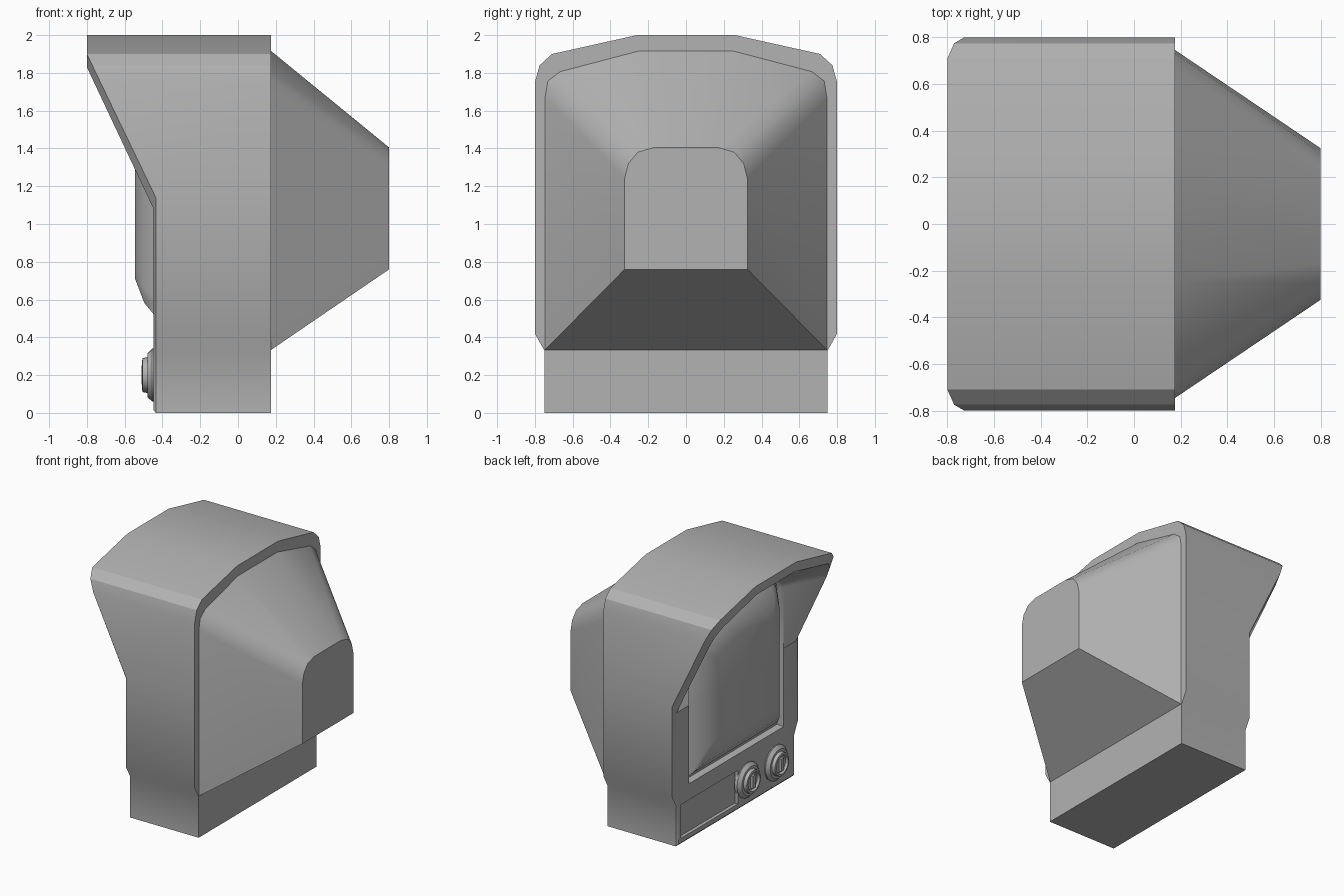
import bpy, bmesh, math
from mathutils import Matrix, Vector

cube = bpy.data.objects.get("Cube")
if cube:
    bpy.data.objects.remove(cube, do_unlink=True)

grey = bpy.data.materials.new("plain_grey")
grey.use_nodes = True
grey.diffuse_color = (0.45, 0.45, 0.45, 1)
grey.node_tree.nodes["Principled BSDF"].inputs["Base Color"].default_value = grey.diffuse_color


def finish(name, bm):
    bmesh.ops.recalc_face_normals(bm, faces=bm.faces)
    mesh = bpy.data.meshes.new(name)
    bm.to_mesh(mesh)
    bm.free()
    mesh.materials.append(grey)
    obj = bpy.data.objects.new(name, mesh)
    bpy.context.collection.objects.link(obj)
    return obj


def smooth(obj, angle=30):
    bpy.ops.object.select_all(action="DESELECT")
    obj.select_set(True)
    bpy.context.view_layer.objects.active = obj
    bpy.ops.object.shade_smooth_by_angle(angle=math.radians(angle))


def ring(half, depth):
    """Mirror a half outline (y, z) and place it at x = depth(z)."""
    full = half + [(-y, z) for y, z in reversed(half)]
    return [Vector((depth(z), y, z)) for y, z in full]


def loft(name, rings):
    """Skin a list of equal rings and cap both ends."""
    bm = bmesh.new()
    loops = [[bm.verts.new(p) for p in r] for r in rings]
    n = len(loops[0])
    for a, b in zip(loops, loops[1:]):
        for i in range(n):
            j = (i + 1) % n
            bm.faces.new((a[i], a[j], b[j], b[i]))
    bm.faces.new(loops[0])
    bm.faces.new(loops[-1])
    return finish(name, bm)


def box(name, center, size):
    bm = bmesh.new()
    bmesh.ops.create_cube(bm, size=1, matrix=Matrix.Translation(center) @ Matrix.Diagonal((*size, 1)))
    return finish(name, bm)


def flat(x):
    return lambda z: x


def slope(z_low, z_high, x_low):
    """Rim depth: upright below, leaning forward, upright at the hood."""
    def depth(z):
        t = min(1, max(0, (z - z_low) / (z_high - z_low)))
        return x_low + t * (-0.8 - x_low)
    return depth


# Cabinet with forward hood and screen opening
outer = [(.75, 0), (.75, .33), (.8, .42), (.8, 1.14), (.8, 1.75), (.775, 1.84), (.71, 1.9), (.26, 2)]
inner = [(.735, .015), (.735, .33), (.76, .42), (.76, 1.08), (.75, 1.67), (.73, 1.76), (.67, 1.83), (.24, 1.93)]
opening = [(.6, .45), (.6, .55), (.6, .7), (.6, 1.08), (.6, 1.57), (.58, 1.63), (.52, 1.67), (.2, 1.74)]


def scaled(s):
    return [(y * s, 1.1 + (z - 1.1) * s) for y, z in opening]


cabinet = loft("cabinet", [
    ring(outer, flat(.175)),
    ring(outer, slope(1.14, 1.9, -.435)),
    ring(inner, slope(1.08, 1.83, -.447)),
    ring(opening, flat(-.447)),
    ring(scaled(.98), flat(-.40)),
])

# Recessed panel in the lower front
cutter = box("panel_cutter", (-.44, .34, .185), (.04, .72, .27))
cutter.hide_render = True
cut = cabinet.modifiers.new("panel_recess", "BOOLEAN")
cut.operation = "DIFFERENCE"
cut.object = cutter
bpy.context.view_layer.objects.active = cabinet
bpy.ops.object.modifier_apply(modifier=cut.name)
bpy.data.objects.remove(cutter, do_unlink=True)
smooth(cabinet)

# Bulging screen
screen = loft("screen", [
    ring(scaled(.97), flat(-.39)),
    ring(scaled(.92), flat(-.43)),
    ring(scaled(.8), flat(-.495)),
    ring(scaled(.6), flat(-.545)),
])
smooth(screen, 35)

# Tapered rear housing
rear_front = [(.75, .33), (.75, 1.67), (.735, 1.76), (.67, 1.81), (.25, 1.92)]
rear_back = [(.325, .76), (.325, 1.24), (.305, 1.32), (.255, 1.38), (.17, 1.405)]
smooth(loft("rear_housing", [ring(rear_front, flat(.17)), ring(rear_back, flat(.8))]))

# Stepped control knobs with a grip bar
knob_profile = [(.14, -.43), (.14, -.455), (.115, -.48), (.095, -.48), (.09, -.505), (.075, -.508), (.065, -.49)]
for name, y in (("left_knob", -.14), ("right_knob", -.5)):
    rings = []
    for r, x in knob_profile:
        angles = [math.tau * i / 20 for i in range(20)]
        rings.append([Vector((x, y + r * math.cos(a), .2 + r * math.sin(a))) for a in angles])
    smooth(loft(name, rings))
    box(name + "_grip", (-.495, y, .2), (.03, .035, .1))
